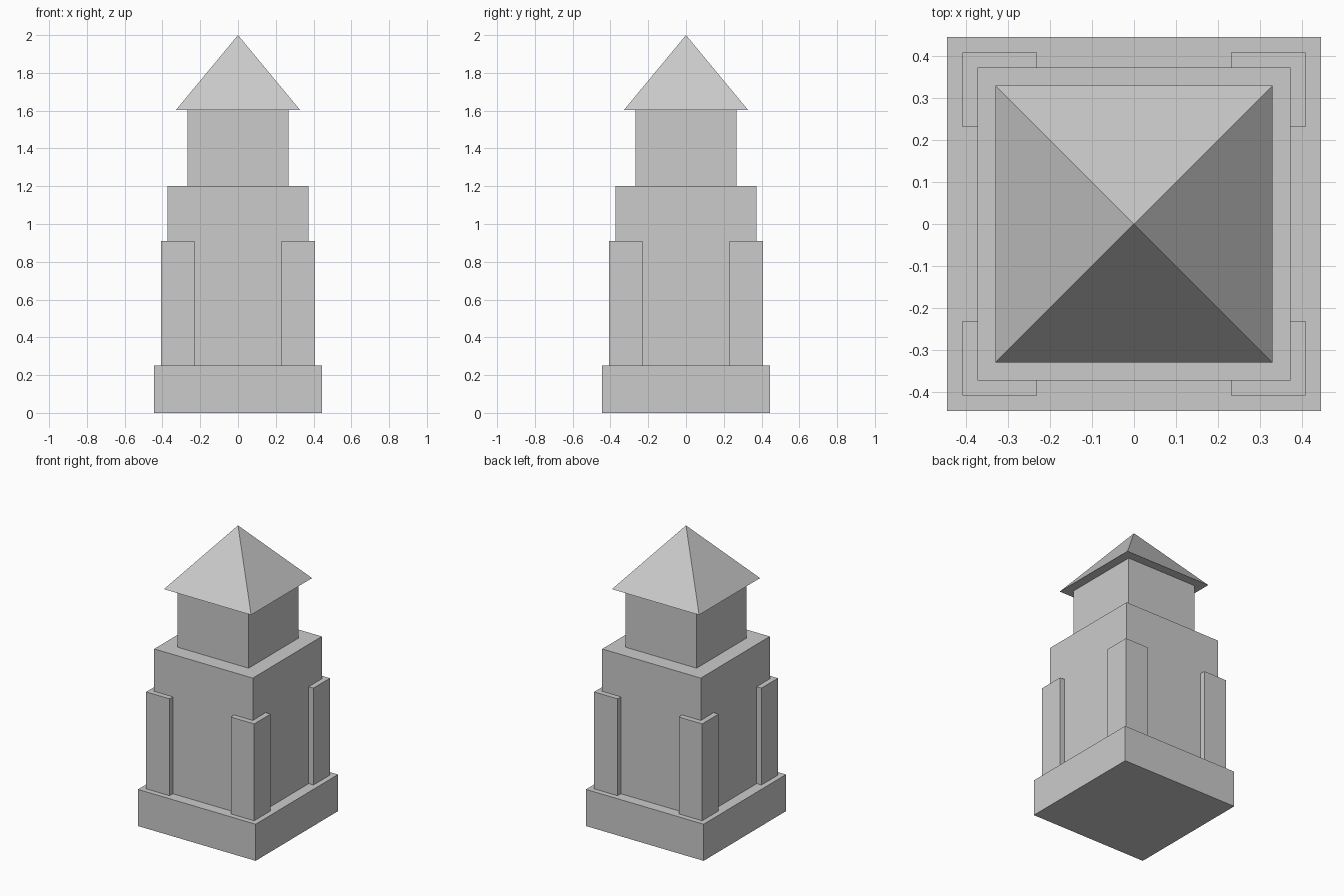
import bpy
import math

if "Cube" in bpy.data.objects:
    bpy.data.objects.remove(bpy.data.objects["Cube"])


def block(name, x0, x1, y0, y1, z0, z1):
    """Axis-aligned box between the given limits."""
    bpy.ops.mesh.primitive_cube_add(
        size=1, location=((x0 + x1) / 2, (y0 + y1) / 2, (z0 + z1) / 2))
    ob = bpy.context.object
    ob.name = name
    ob.scale = (x1 - x0, y1 - y0, z1 - z0)
    bpy.ops.object.transform_apply(location=True, rotation=False, scale=True)
    return ob


def tier(name, half, z0, z1):
    """Square block centred on the tower axis."""
    return block(name, -half, half, -half, half, z0, z1)


# Stacked tower tiers
tier("plinth", 0.444, 0.0, 0.25)
tier("tower_body", 0.372, 0.25, 1.20)
tier("upper_storey", 0.268, 1.20, 1.603)

# Corner buttresses, mirrored to all four corners
buttress = block("corner_buttresses", 0.231, 0.408, 0.231, 0.408, 0.25, 0.911)
mirror = buttress.modifiers.new("four_corners", 'MIRROR')
mirror.use_axis = (True, True, False)

# Pyramid roof with overhanging eaves
bpy.ops.mesh.primitive_cone_add(
    vertices=4, radius1=0.329 * math.sqrt(2), radius2=0, depth=0.397,
    location=(0, 0, 1.603 + 0.397 / 2), rotation=(0, 0, math.pi / 4))
bpy.context.object.name = "pyramid_roof"
bpy.ops.object.transform_apply(location=True, rotation=True, scale=True)
